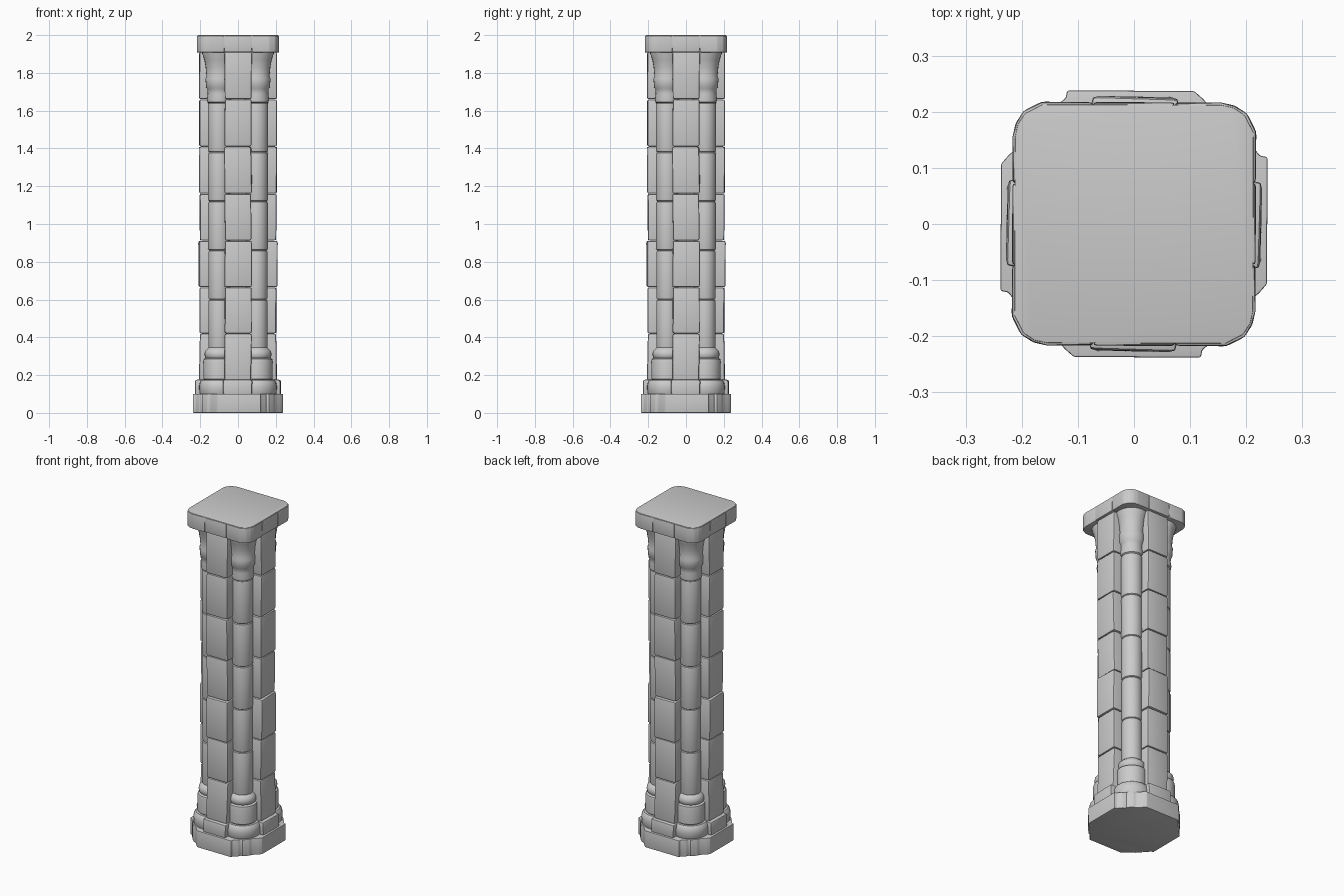
import bpy, bmesh, math, random
from mathutils import Matrix, Vector

if "Cube" in bpy.data.objects:
    bpy.data.objects.remove(bpy.data.objects["Cube"])

random.seed(7)
SIDES = ["front", "right", "back", "left"]
LOBE = Vector((0.1, -0.1, 0))          # axis of the engaged round shaft


def prism(bm, pts, z0, z1, bevel=0.008, jitter=0.0):
    """Extruded outline with worn (bevelled) edges."""
    def j():
        return random.uniform(-jitter, jitter)
    lo = [bm.verts.new((x + j(), y + j(), z0)) for x, y in pts]
    hi = [bm.verts.new((x + j(), y + j(), z1)) for x, y in pts]
    n = len(pts)
    faces = [bm.faces.new(lo[::-1]), bm.faces.new(hi)]
    for i in range(n):
        k = (i + 1) % n
        faces.append(bm.faces.new((lo[i], lo[k], hi[k], hi[i])))
    bmesh.ops.recalc_face_normals(bm, faces=faces)
    if bevel:
        edges = list({e for f in faces for e in f.edges})
        bmesh.ops.bevel(bm, geom=edges, offset=bevel, segments=2,
                        profile=0.6, affect='EDGES', clamp_overlap=True)


def block(bm, x0, x1, y0, y1, z0, z1, bevel=0.01, jitter=0.003):
    prism(bm, [(x0, y0), (x1, y0), (x1, y1), (x0, y1)], z0, z1, bevel, jitter)


def lathe(bm, profile, segs=28):
    """Turned solid around the round shaft axis."""
    rings = []
    for r, z in profile:
        rings.append([bm.verts.new(LOBE + Vector((r * math.cos(a), r * math.sin(a), z)))
                      for a in (2 * math.pi * i / segs for i in range(segs))])
    bm.faces.new(rings[0][::-1])
    bm.faces.new(rings[-1])
    for a, b in zip(rings, rings[1:]):
        for i in range(segs):
            k = (i + 1) % segs
            bm.faces.new((a[i], a[k], b[k], b[i]))


def finish(bm, name, four=True):
    """Make the mesh and place it once or on all four sides."""
    me = bpy.data.meshes.new(name)
    bm.to_mesh(me)
    bm.free()
    me.shade_smooth()
    me.set_sharp_from_angle(angle=math.radians(35))
    for i in range(4 if four else 1):
        ob = bpy.data.objects.new(f"{SIDES[i]}_{name}" if four else name, me)
        ob.matrix_world = Matrix.Rotation(i * math.pi / 2, 4, 'Z')
        bpy.context.collection.objects.link(ob)


def around(pts):
    """Repeat a quarter outline four times around z."""
    out = []
    for c, s in ((1, 0), (0, 1), (-1, 0), (0, -1)):
        out += [(x * c - y * s, x * s + y * c) for x, y in pts]
    return out


# plinth: chipped octagonal slab
bm = bmesh.new()
prism(bm, around([(-0.107, -0.237), (0.119, -0.238), (0.122, -0.224), (0.146, -0.206),
                  (0.153, -0.190), (0.164, -0.192), (0.190, -0.164), (0.196, -0.148),
                  (0.224, -0.122)]), 0.0, 0.1, 0.004)
finish(bm, "plinth", False)

# second tier of the base: block plus rounded corner cushion
bm = bmesh.new()
block(bm, -0.078, 0.076, -0.226, -0.05, 0.095, 0.176, 0.012)
finish(bm, "base_block")
bm = bmesh.new()
lathe(bm, [(0.098, 0.095), (0.104, 0.105), (0.106, 0.14), (0.102, 0.162), (0.092, 0.175)])
finish(bm, "base_cushion")

# core hidden behind the stones
bm = bmesh.new()
block(bm, -0.1, 0.1, -0.1, 0.1, 0.05, 1.95, 0, 0)
finish(bm, "core", False)

# pilaster: stacked worn blocks
bm = bmesh.new()
joints = [0.172, 0.42, 0.665, 0.912, 1.16, 1.41, 1.66, 1.912]
for z0, z1 in zip(joints, joints[1:]):
    out = 0.206 + random.uniform(-0.003, 0.003)
    block(bm, -0.071, 0.071, -out, -0.05, z0 + 0.001, z1 - 0.001, 0.011)
finish(bm, "pilaster")

# round shaft: drums
bm = bmesh.new()
joints = [0.34, 0.6, 0.86, 1.12, 1.38, 1.642]
for z0, z1 in zip(joints, joints[1:]):
    r = 0.058 + random.uniform(-0.0015, 0.0015)
    lathe(bm, [(r - 0.007, z0), (r - 0.002, z0 + 0.004), (r, z0 + 0.012),
               (r, z1 - 0.012), (r - 0.002, z1 - 0.004), (r - 0.007, z1)])
finish(bm, "round_shaft")

# round shaft foot: drum and ring
bm = bmesh.new()
lathe(bm, [(0.076, 0.172), (0.083, 0.18), (0.084, 0.27), (0.081, 0.284), (0.07, 0.29)])
lathe(bm, [(0.068, 0.288), (0.075, 0.296), (0.077, 0.312), (0.074, 0.328),
           (0.064, 0.338), (0.056, 0.345)])
finish(bm, "shaft_foot")

# round shaft capital: ring, collar and flared bell
bm = bmesh.new()
lathe(bm, [(0.052, 1.638), (0.062, 1.645), (0.064, 1.66), (0.060, 1.69), (0.062, 1.715),
           (0.069, 1.725), (0.072, 1.77), (0.067, 1.785), (0.071, 1.83),
           (0.078, 1.87), (0.089, 1.90), (0.092, 1.925)])
finish(bm, "shaft_capital")

# top slab: side blocks, corner blocks and plain cap
bm = bmesh.new()
block(bm, -0.072, 0.072, -0.217, -0.05, 1.91, 1.998, 0.007, 0.001)
prism(bm, [(0.073, -0.05), (0.073, -0.216), (0.165, -0.218), (0.197, -0.201),
           (0.211, -0.18), (0.217, -0.155), (0.216, -0.073), (0.05, -0.073)],
      1.908, 1.998, 0.007, 0.001)
finish(bm, "top_blocks")
bm = bmesh.new()
prism(bm, around([(-0.155, -0.212), (0.163, -0.213), (0.194, -0.197), (0.207, -0.178)]),
      1.93, 2.0, 0.002)
finish(bm, "top_cap", False)
